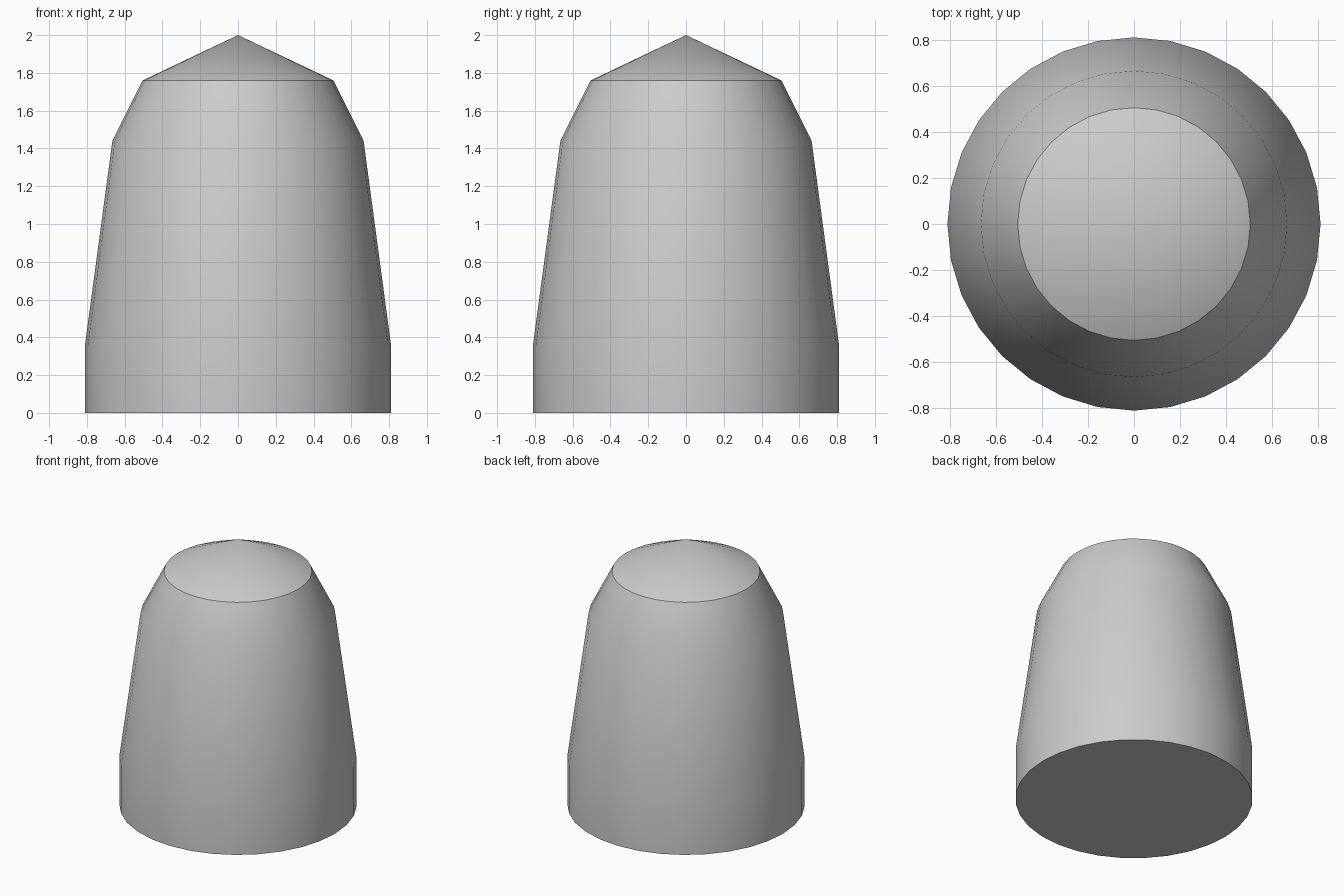
import bpy, bmesh
from math import radians

# Remove the default cube
cube = bpy.data.objects.get("Cube")
if cube:
    bpy.data.objects.remove(cube, do_unlink=True)

SIDES = 32

# Single plain grey
grey = bpy.data.materials.new("plain_grey")
grey.use_nodes = True
colour = (0.6, 0.6, 0.6, 1)
grey.diffuse_color = colour
grey.node_tree.nodes["Principled BSDF"].inputs["Base Color"].default_value = colour

# Outline of the body as (radius, height), from the base up to the cone rim
profile = [(0.81, 0), (0.81, 0.36), (0.665, 1.44), (0.505, 1.76)]
TIP = 2.0

bm = bmesh.new()
# Stacked rings, each starting as a circle at the origin
rings = []
for radius, height in profile:
    ring = bmesh.ops.create_circle(bm, segments=SIDES, radius=radius)["verts"]
    for v in ring:
        v.co.z = height
    rings.append(ring)

# Side walls between neighbouring rings
for low, high in zip(rings, rings[1:]):
    for i in range(SIDES):
        j = (i + 1) % SIDES
        bm.faces.new((low[i], low[j], high[j], high[i]))

# Flat base and shallow cone on top
bm.faces.new(rings[0])
tip = bm.verts.new((0, 0, TIP))
rim = rings[-1]
for i in range(SIDES):
    bm.faces.new((rim[i], rim[(i + 1) % SIDES], tip))
bmesh.ops.recalc_face_normals(bm, faces=bm.faces)

mesh = bpy.data.meshes.new("tapered_body")
bm.to_mesh(mesh)
bm.free()
mesh.materials.append(grey)
body = bpy.data.objects.new("tapered_body", mesh)
bpy.context.collection.objects.link(body)

# Smooth sides, with crisp edges at the base and the cone rim
bpy.ops.object.select_all(action="DESELECT")
body.select_set(True)
bpy.context.view_layer.objects.active = body
bpy.ops.object.shade_smooth_by_angle(angle=radians(30))
